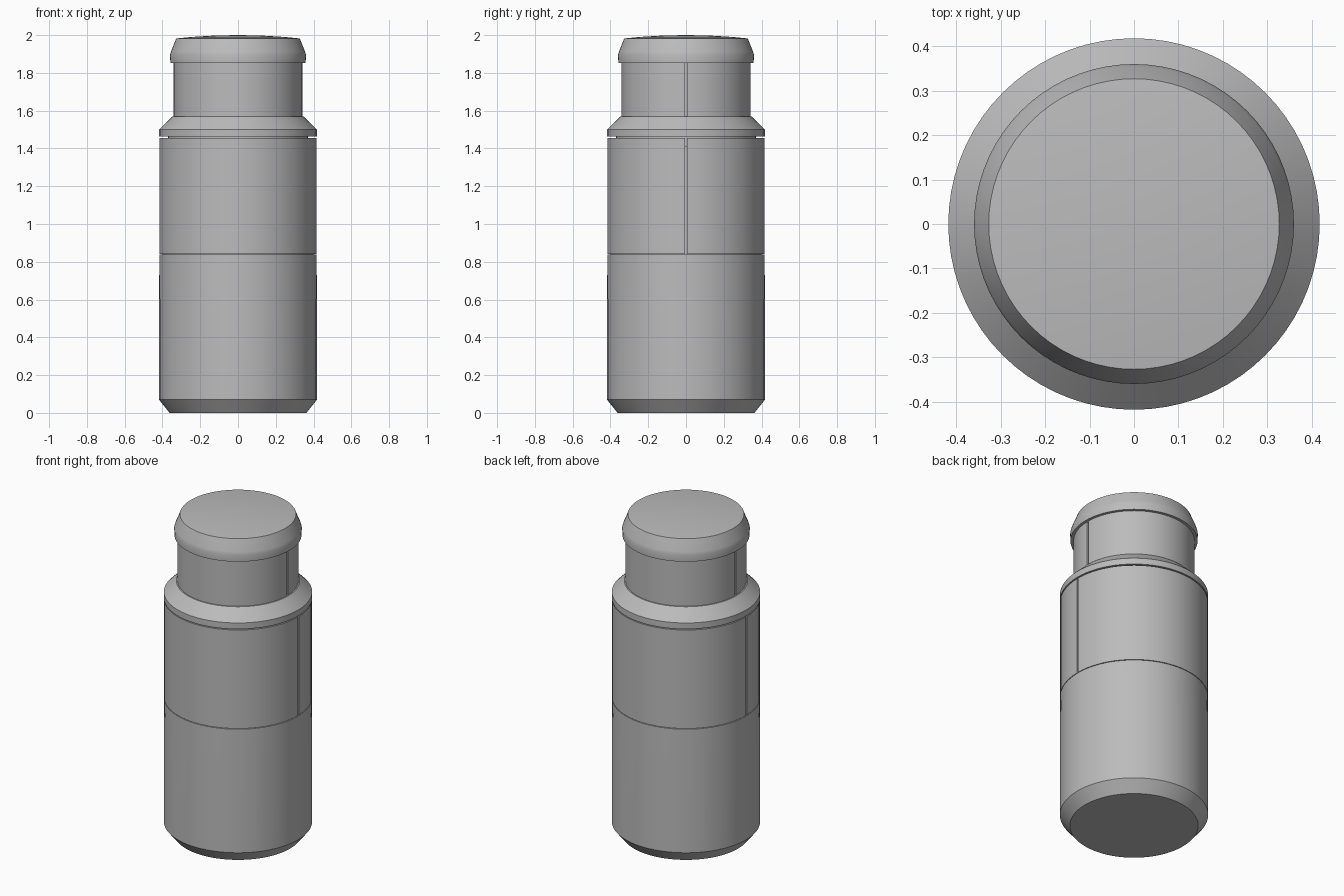
import bpy, bmesh
from math import cos, sin, pi, radians

cube = bpy.data.objects.get("Cube")
if cube:
    bpy.data.objects.remove(cube, do_unlink=True)

grey = bpy.data.materials.new("plain_grey")
grey.use_nodes = True
colour = (0.5, 0.5, 0.5, 1)
grey.diffuse_color = colour
grey.node_tree.nodes["Principled BSDF"].inputs["Base Color"].default_value = colour

SEGMENTS = 72


def revolve(name, profile, start=0.0, end=2 * pi):
    """Turn a closed (radius, height) outline about z; partial turns get end caps."""
    full = end - start > 2 * pi - 0.001
    steps = SEGMENTS if full else SEGMENTS // 2
    bm = bmesh.new()
    rings = []
    for i in range(steps if full else steps + 1):
        a = start + (end - start) * i / steps
        rings.append([bm.verts.new((r * cos(a), r * sin(a), z)) for r, z in profile])
    n = len(profile)
    for i in range(steps):
        a, b = rings[i], rings[(i + 1) % len(rings)]
        for j in range(n):
            k = (j + 1) % n
            if profile[j][0] + profile[k][0] > 0:
                bm.faces.new((a[j], b[j], b[k], a[k]))
    if not full:
        bm.faces.new(rings[0])
        bm.faces.new(rings[-1])
    bmesh.ops.remove_doubles(bm, verts=bm.verts, dist=0.00001)
    bmesh.ops.recalc_face_normals(bm, faces=bm.faces)
    mesh = bpy.data.meshes.new(name)
    bm.to_mesh(mesh)
    bm.free()
    mesh.materials.append(grey)
    obj = bpy.data.objects.new(name, mesh)
    bpy.context.collection.objects.link(obj)
    bpy.ops.object.select_all(action="DESELECT")
    obj.select_set(True)
    bpy.context.view_layer.objects.active = obj
    bpy.ops.object.shade_smooth_by_angle(angle=radians(28))
    return obj


def split_sleeve(name, radius, thickness, bottom, top, gap=0.012):
    """Front and back half shells with a narrow slot on each side."""
    inner = radius - thickness
    outline = [(inner, bottom), (radius, bottom), (radius, top), (inner, top)]
    trim = gap / 2 / radius
    revolve("back_" + name, outline, trim, pi - trim)
    revolve("front_" + name, outline, pi + trim, 2 * pi - trim)


# Lower cup with a chamfered foot
revolve("lower_cup", [(0, 0), (0.362, 0), (0.418, 0.07), (0.418, 0.6),
                      (0.416, 0.838), (0, 0.838)])

# Split main sleeve around its core, which leaves a deep notch under the collar
split_sleeve("main_sleeve", 0.416, 0.05, 0.842, 1.455)
revolve("main_core", [(0, 0.83), (0.4, 0.83), (0.4, 1.41), (0.37, 1.41),
                      (0.37, 1.47), (0, 1.47)])

# Sloped shoulder collar
revolve("shoulder_collar", [(0, 1.462), (0.418, 1.462), (0.418, 1.5),
                            (0.348, 1.568), (0, 1.568)])

# Split neck sleeve around its core
split_sleeve("neck_sleeve", 0.341, 0.03, 1.56, 1.856)
revolve("neck_core", [(0, 1.55), (0.326, 1.55), (0.326, 1.86), (0, 1.86)])

# Cap with a tapered rim and a gently domed top
revolve("cap", [(0, 1.853), (0.358, 1.853), (0.36, 1.895), (0.355, 1.912),
                (0.327, 1.982), (0.25, 1.99), (0.12, 1.998), (0, 2.0)])
